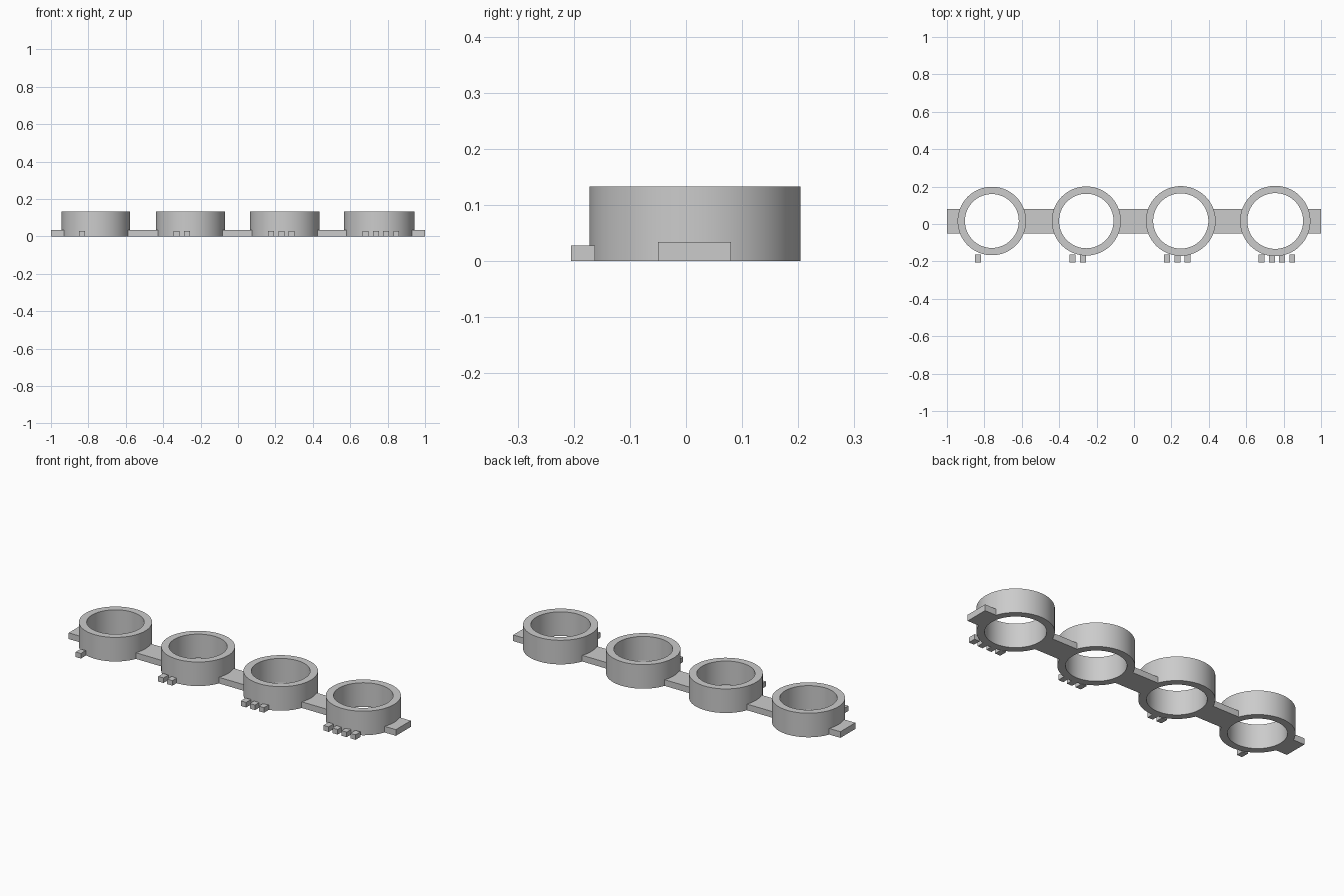
import bpy, bmesh, math
from mathutils import Matrix, Vector

cube = bpy.data.objects.get("Cube")
if cube:
    bpy.data.objects.remove(cube, do_unlink=True)

grey = bpy.data.materials.new("plain_grey")
grey.use_nodes = True
colour = (0.6, 0.6, 0.6, 1)
grey.diffuse_color = colour
grey.node_tree.nodes["Principled BSDF"].inputs["Base Color"].default_value = colour


def finish(name, bm):
    bmesh.ops.recalc_face_normals(bm, faces=bm.faces)
    mesh = bpy.data.meshes.new(name)
    bm.to_mesh(mesh)
    bm.free()
    mesh.materials.append(grey)
    obj = bpy.data.objects.new(name, mesh)
    bpy.context.collection.objects.link(obj)
    return obj


def box(name, low, high):
    low, high = Vector(low), Vector(high)
    bm = bmesh.new()
    bmesh.ops.create_cube(bm, size=1, matrix=Matrix.Translation((low + high) / 2)
                          @ Matrix.Diagonal((high - low).to_4d()))
    return finish(name, bm)


def ring(name, centre, outer, inner, height):
    # Rectangular wall section turned about the vertical axis
    bm = bmesh.new()
    corners = [(inner, 0), (outer, 0), (outer, height), (inner, height)]
    verts = [bm.verts.new((r, 0, z)) for r, z in corners]
    edges = [bm.edges.new((verts[i], verts[(i + 1) % 4])) for i in range(4)]
    bmesh.ops.spin(bm, geom=verts + edges, cent=(0, 0, 0), axis=(0, 0, 1),
                   angle=math.tau, steps=96, use_merge=True)
    bmesh.ops.remove_doubles(bm, verts=bm.verts, dist=1e-5)
    bmesh.ops.translate(bm, verts=bm.verts, vec=centre)
    obj = finish(name, bm)
    bpy.ops.object.select_all(action="DESELECT")
    obj.select_set(True)
    bpy.context.view_layer.objects.active = obj
    bpy.ops.object.shade_smooth_by_angle(angle=math.radians(30))
    return obj


SPACING = 0.505
REACH = 0.16  # bridge ends stop inside the ring walls
centres = [-0.76 + SPACING * i for i in range(4)]

# Four rings, each slightly wider than the last, with one to four counting nubs
for i, x in enumerate(centres):
    outer = 0.183 + 0.0017 * i
    ring(f"ring_{i + 1}", (x, 0.016, 0), outer, outer - 0.039, 0.133)
    for j in range(i + 1):
        nub_x = x - 0.073 + 0.0547 * j
        box(f"nub_{i + 1}_{j + 1}", (nub_x - 0.016, -0.205, 0),
            (nub_x + 0.016, -0.162, 0.028))

# Flat bridges between the rings, and a tab at each end
starts = [-1] + [x + REACH for x in centres]
ends = [x - REACH for x in centres] + [1]
for i, (a, b) in enumerate(zip(starts, ends)):
    name = "end_tab" if i in (0, 4) else "bridge"
    box(f"{name}_{i + 1}", (a, -0.05, 0), (b, 0.08, 0.034))
